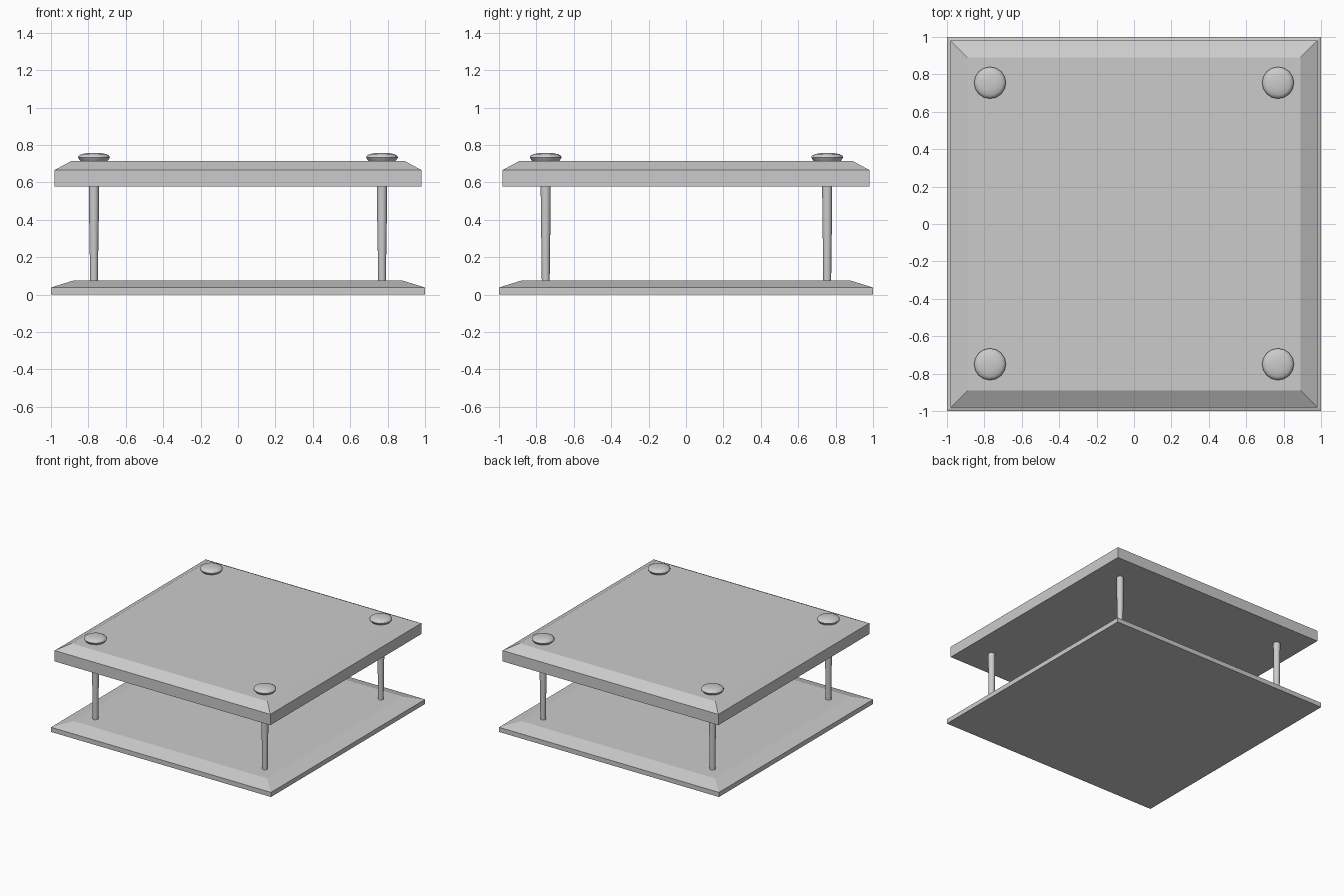
import bpy, bmesh
from math import pi
from mathutils import Matrix

if "Cube" in bpy.data.objects:
    bpy.data.objects.remove(bpy.data.objects["Cube"])


def add_object(name, bm):
    bmesh.ops.recalc_face_normals(bm, faces=bm.faces)
    mesh = bpy.data.meshes.new(name)
    bm.to_mesh(mesh)
    bm.free()
    obj = bpy.data.objects.new(name, mesh)
    bpy.context.collection.objects.link(obj)
    return obj


def lofted(name, rings, sides, turn=0.0, loc=(0, 0)):
    """Stack of regular rings (circumradius, z), capped at both ends."""
    bm = bmesh.new()
    loops = []
    for r, z in rings:
        m = Matrix.Translation((loc[0], loc[1], z)) @ Matrix.Rotation(turn, 4, 'Z')
        loops.append(bmesh.ops.create_circle(bm, segments=sides, radius=r, matrix=m)["verts"])
    for a, b in zip(loops, loops[1:]):
        for i in range(sides):
            j = (i + 1) % sides
            bm.faces.new((a[i], a[j], b[j], b[i]))
    bm.faces.new(loops[0])
    bm.faces.new(loops[-1])
    return add_object(name, bm)


def plate(name, profile):
    # half widths become the circumradius of a four-sided ring
    return lofted(name, [(h * 2 ** 0.5, z) for h, z in profile], 4, pi / 4)


def smooth(obj, angle):
    bpy.ops.object.select_all(action='DESELECT')
    obj.select_set(True)
    bpy.context.view_layer.objects.active = obj
    bpy.ops.object.shade_smooth_by_angle(angle=angle)


# Bevelled square plates
plate("base_plate", [(1.0, 0), (1.0, 0.038), (0.88, 0.075)])
plate("top_plate", [(0.98, 0.577), (0.98, 0.666), (0.89, 0.715)])

# Corner bolts: tapered post plus domed head
post = [(0.021, 0.06), (0.023, 0.25), (0.026, 0.42), (0.027, 0.60)]
head = [(0.066, 0.708), (0.077, 0.720), (0.085, 0.733), (0.082, 0.742),
        (0.066, 0.751), (0.040, 0.756), (0.012, 0.758)]
for side, x in (("left", -0.77), ("right", 0.77)):
    for end, y in (("front", -0.75), ("back", 0.755)):
        smooth(lofted(f"post_{end}_{side}", post, 16, loc=(x, y)), pi / 6)
        smooth(lofted(f"bolt_head_{end}_{side}", head, 16, loc=(x, y)), pi / 4)
